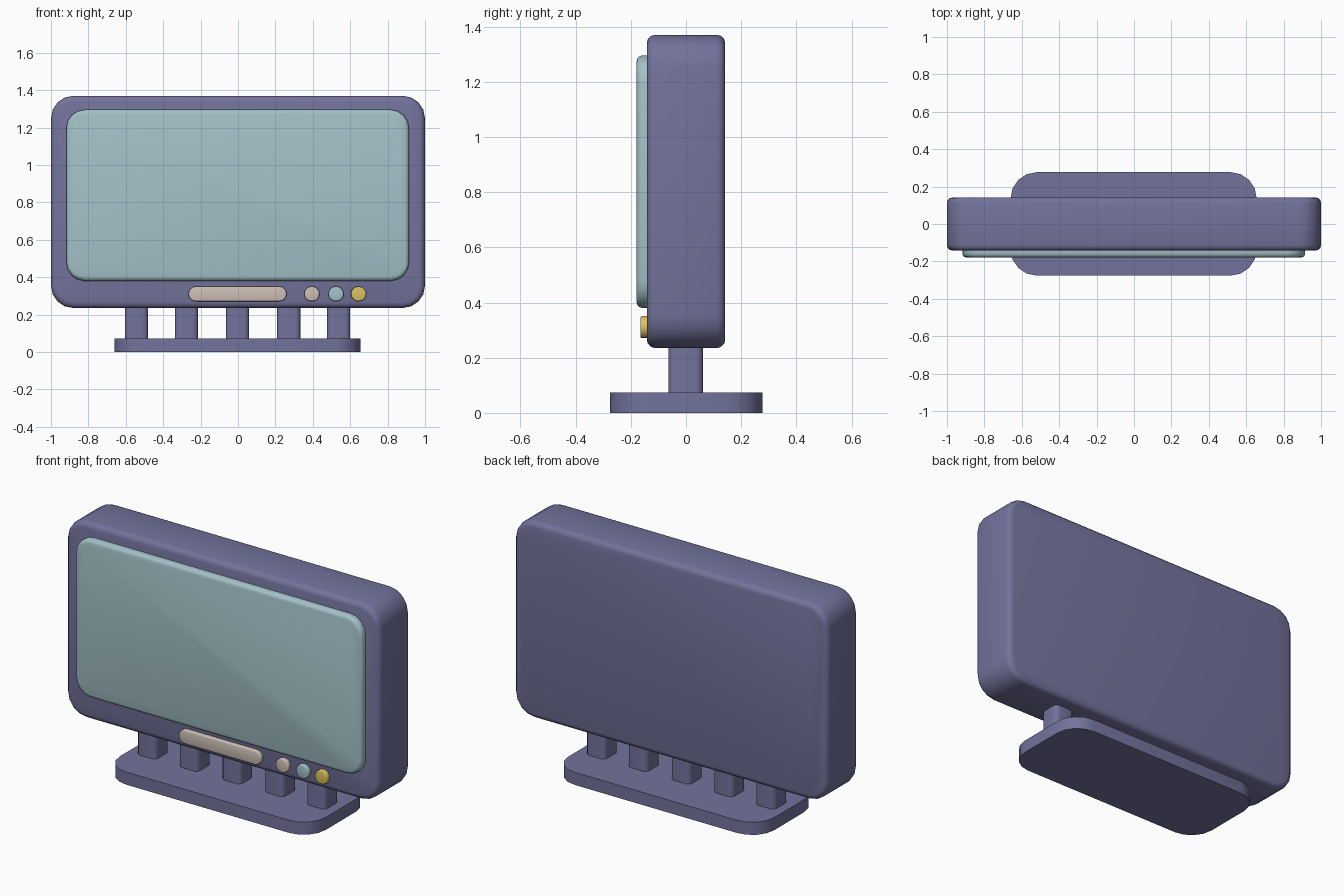
import bpy, bmesh, math

if "Cube" in bpy.data.objects:
    bpy.data.objects.remove(bpy.data.objects["Cube"])


def material(name, rgb):
    m = bpy.data.materials.new(name)
    m.diffuse_color = (*rgb, 1)
    m.use_nodes = True
    m.node_tree.nodes["Principled BSDF"].inputs["Base Color"].default_value = m.diffuse_color
    return m


PURPLE = material("dusty purple", (0.171, 0.171, 0.335))
GLASS = material("pale blue", (0.366, 0.533, 0.575))
CREAM = material("pinkish cream", (0.62, 0.52, 0.47))
YELLOW = material("mustard yellow", (0.70, 0.53, 0.115))


def outline(hw, hh, r, seg):
    """Rounded rectangle as a list of 2D points."""
    pts = []
    for i, (sx, sy) in enumerate([(1, 1), (-1, 1), (-1, -1), (1, -1)]):
        for k in range(seg + 1):
            a = math.pi / 2 * (i + k / seg)
            p = (sx * (hw - r) + r * math.cos(a), sy * (hh - r) + r * math.sin(a))
            if not pts or math.dist(p, pts[-1]) > 1e-5:
                pts.append(p)
    if math.dist(pts[0], pts[-1]) < 1e-5:
        pts.pop()
    return pts


def slab(name, mat, x, v, depth, r, axis="Y", seg=4, start=0, end=0):
    """Rounded slab; x and v are ranges of the outline, depth is the range
    along axis; start and end are the rounded edge radii of the two caps."""
    cx, cv = sum(x) / 2, sum(v) / 2
    hw, hh = (x[1] - x[0]) / 2, (v[1] - v[0]) / 2
    steps = [0, 1 / 3, 2 / 3, 1]
    levels = []
    for s in (steps if start else [1]):
        a = s * math.pi / 2
        levels.append((start * (1 - math.sin(a)), depth[0] + start * (1 - math.cos(a))))
    for s in (reversed(steps) if end else [1]):
        a = s * math.pi / 2
        levels.append((end * (1 - math.sin(a)), depth[1] - end * (1 - math.cos(a))))
    bm = bmesh.new()
    rings = []
    for inset, d in levels:
        ring = []
        for px, pv in outline(hw - inset, hh - inset, r - inset, seg):
            co = (cx + px, d, cv + pv) if axis == "Y" else (cx + px, cv + pv, d)
            ring.append(bm.verts.new(co))
        rings.append(ring)
    for a, b in zip(rings, rings[1:]):
        for i in range(len(a)):
            j = (i + 1) % len(a)
            bm.faces.new((a[i], a[j], b[j], b[i]))
    bm.faces.new(rings[0])
    bm.faces.new(rings[-1])
    bmesh.ops.recalc_face_normals(bm, faces=bm.faces)
    me = bpy.data.meshes.new(name)
    bm.to_mesh(me)
    bm.free()
    me.materials.append(mat)
    ob = bpy.data.objects.new(name, me)
    bpy.context.collection.objects.link(ob)
    bpy.ops.object.select_all(action="DESELECT")
    ob.select_set(True)
    bpy.context.view_layer.objects.active = ob
    bpy.ops.object.shade_smooth_by_angle(angle=math.radians(35))
    return ob


# Casing and raised screen
slab("casing", PURPLE, (-1, 1), (0.235, 1.37), (-0.142, 0.142), 0.12, start=0.03, end=0.03)
slab("screen", GLASS, (-0.918, 0.915), (0.38, 1.296), (-0.179, -0.13), 0.10, start=0.022)

# Control strip and three round buttons
slab("control_strip", CREAM, (-0.265, 0.26), (0.271, 0.351), (-0.165, -0.13), 0.04, start=0.006)
for name, x, mat in (("cream_button", 0.395, CREAM), ("blue_button", 0.524, GLASS),
                     ("yellow_button", 0.645, YELLOW)):
    slab(name, mat, (x - 0.041, x + 0.041), (0.271, 0.351), (-0.165, -0.13), 0.04, start=0.006)

# Row of short posts under the casing
for i, x in enumerate((-0.543, -0.276, -0.003, 0.271, 0.538)):
    slab(f"post_{i + 1}", PURPLE, (x - 0.062, x + 0.062), (-0.064, 0.062), (0.06, 0.25),
         0.025, axis="Z", seg=3)

# Stand base
slab("stand_base", PURPLE, (-0.66, 0.656), (-0.276, 0.277), (0, 0.073), 0.14, axis="Z")
